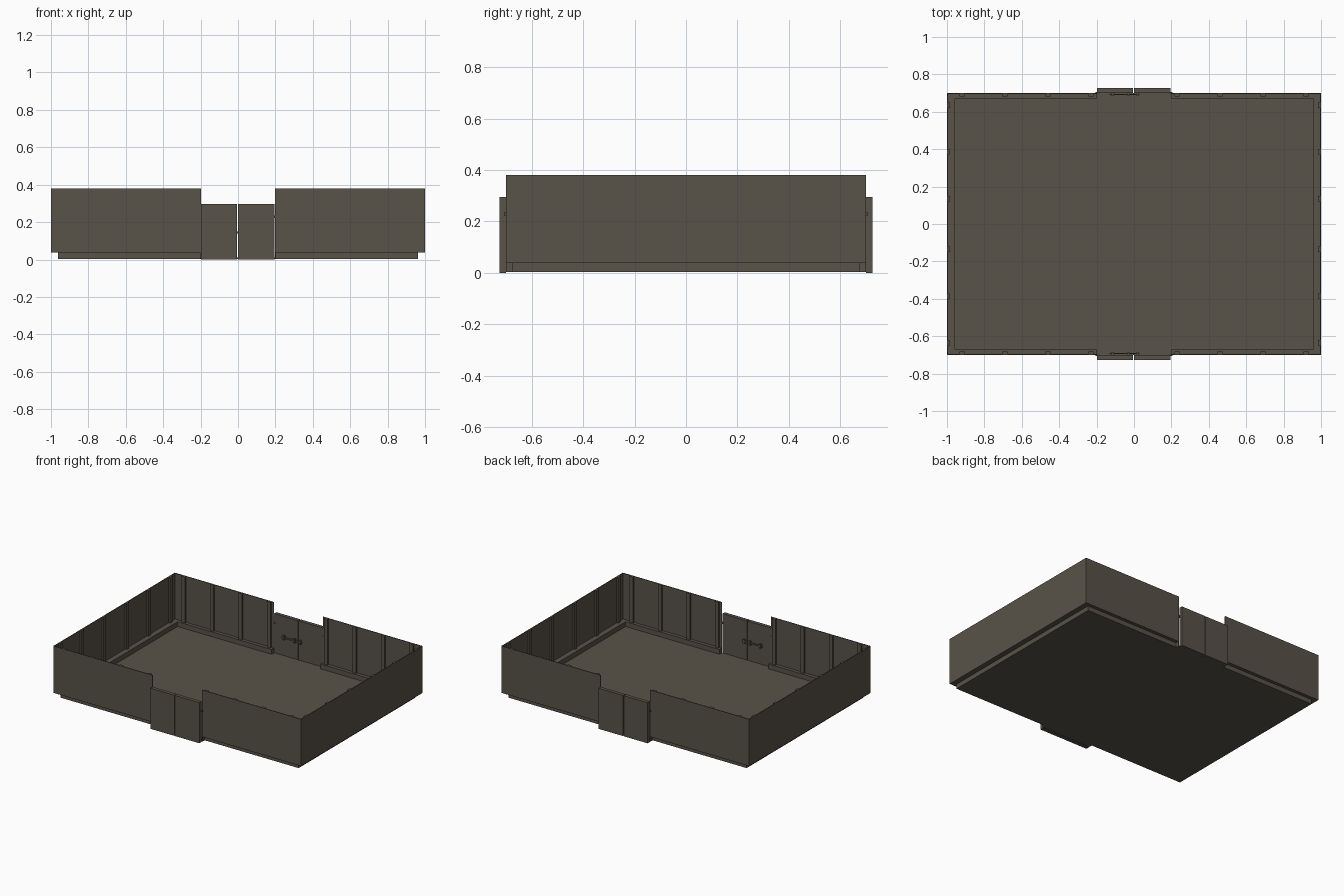
import bpy, bmesh

if "Cube" in bpy.data.objects:
    bpy.data.objects.remove(bpy.data.objects["Cube"])

def material(name, rgb):
    m = bpy.data.materials.new(name)
    m.diffuse_color = (*rgb, 1)
    m.use_nodes = True
    m.node_tree.nodes["Principled BSDF"].inputs["Base Color"].default_value = m.diffuse_color
    return m

stone = material("dark taupe", (0.098, 0.084, 0.065))

def boxes(name, spans, mat=stone):
    """One object made of axis-aligned boxes (x0, x1, y0, y1, z0, z1)."""
    bm = bmesh.new()
    for x0, x1, y0, y1, z0, z1 in spans:
        vs = bmesh.ops.create_cube(bm, size=1)["verts"]
        for v in vs:
            v.co.x = x1 if v.co.x > 0 else x0
            v.co.y = y1 if v.co.y > 0 else y0
            v.co.z = z1 if v.co.z > 0 else z0
    me = bpy.data.meshes.new(name)
    bm.to_mesh(me)
    bm.free()
    me.materials.append(mat)
    ob = bpy.data.objects.new(name, me)
    bpy.context.collection.objects.link(ob)
    return ob

def both_y(spans):
    """Repeat boxes on the back (+y) and front (-y) sides."""
    return spans + [(a, b, -d, -c, e, f) for a, b, c, d, e, f in spans]

def both_x(spans):
    return spans + [(-b, -a, c, d, e, f) for a, b, c, d, e, f in spans]

X, Y, TOP = 1.0, 0.70, 0.38       # outer wall extents
PX, PY = 0.962, 0.675             # recessed plinth extents
GATE = 0.198                      # half width of the gate opening
T = 0.005                         # sheet thickness
LEDGE = 0.045

# floor, with a tongue running out to each gate
boxes("floor", [(-PX, PX, -PY, PY, 0.004, 0.010)] +
      both_y([(-GATE, GATE, PY, Y, 0.004, 0.010)]))

# recessed plinth around the floor, closed at the gate openings
boxes("plinth", both_x([(PX - T, PX, -PY, PY, 0.004, 0.038)] + both_y([
    (GATE, PX, PY - T, PY, 0.004, 0.038),
    (GATE, GATE + T, PY, Y, 0.004, 0.038)])))

# ledge carrying the walls
boxes("wall_ledge", both_x([(PX - T, X, -Y, Y, 0.038, LEDGE)] + both_y([
    (GATE, PX - T, PY - T, Y, 0.038, LEDGE)])))

# thin outer walls
boxes("side_walls", both_x([(X - T, X, -Y, Y, LEDGE, TOP)]))
boxes("gate_side_walls", both_x(both_y([(GATE, X - T, Y - T, Y, LEDGE, TOP)])))

# inner pilasters
D, W = 0.012, 0.014
posts = [(x - W, x + W, Y - T - D, Y - T, LEDGE, TOP)
         for x in (0.23, 0.46, 0.69, 0.92)]
boxes("wall_pilasters", both_x(both_y(posts)))
boxes("side_pilasters", both_x(both_y(
    [(X - T - D, X - T, y - W, y + W, LEDGE, TOP) for y in (0.135, 0.385, 0.635)])))

# double-leaf gates with a narrow gap
boxes("gate_leaves", both_y([(-0.199, -0.006, Y, 0.726, 0, 0.296),
                             (-0.001, 0.196, Y, 0.726, 0, 0.296)]))

# sliding latch on the inner face of each gate
boxes("gate_latch", both_y([(-0.13, 0.03, 0.690, 0.696, 0.140, 0.150)] +
      [(x - 0.007, x + 0.007, 0.687, Y, 0.130, 0.160) for x in (-0.115, -0.03, 0.017)]))

# roller stops beside the gates
boxes("gate_stops", both_x(both_y([(0.192, 0.206, 0.697, 0.707, 0.222, 0.236)])))
